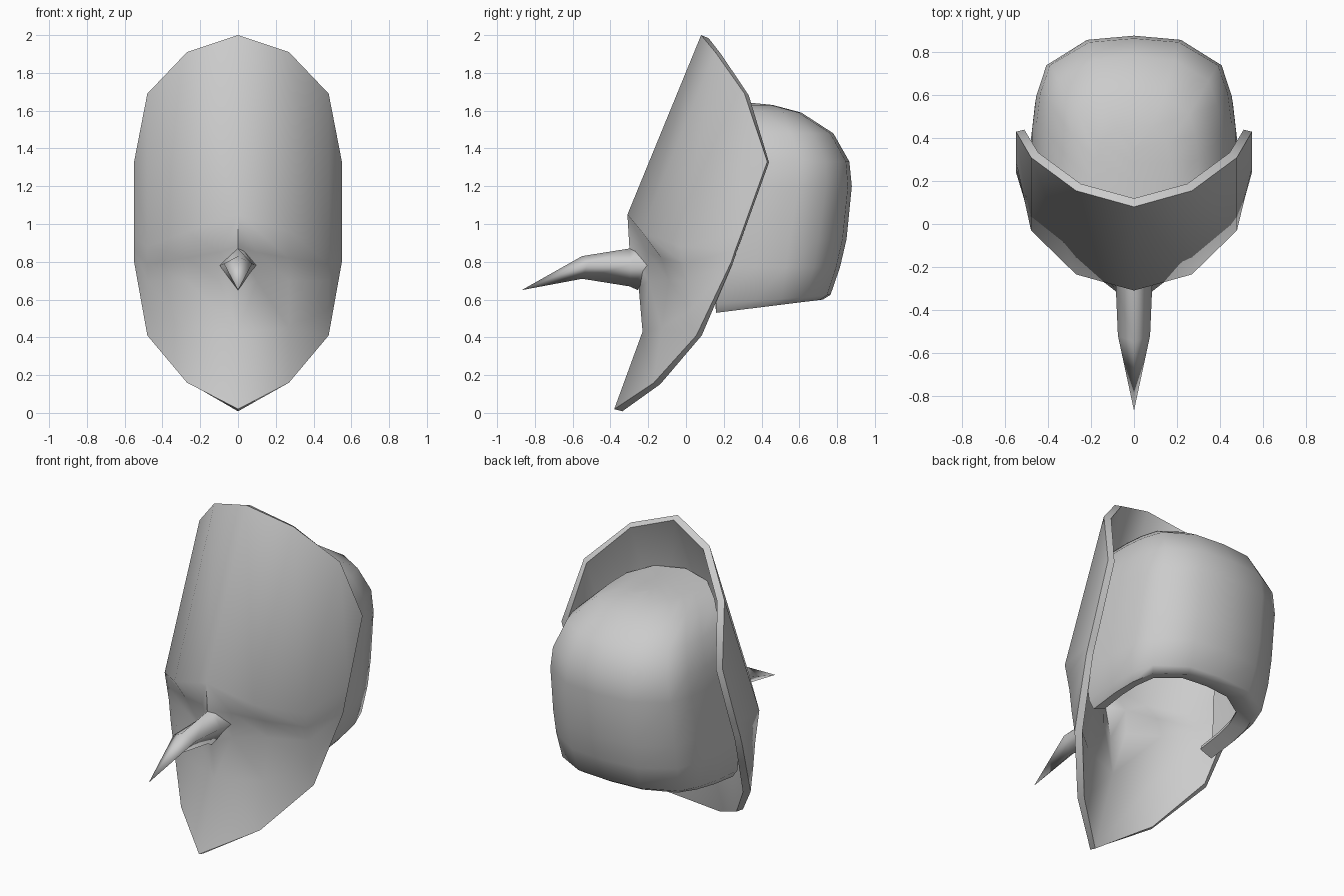
import bpy
import bmesh
import math

cube = bpy.data.objects.get("Cube")
if cube:
    bpy.data.objects.remove(cube, do_unlink=True)

grey = bpy.data.materials.new("plain_grey")
grey.use_nodes = True
grey.diffuse_color = (0.6, 0.6, 0.6, 1)
grey.node_tree.nodes["Principled BSDF"].inputs["Base Color"].default_value = (0.6, 0.6, 0.6, 1)


def loft(name, rows, closed=False, thickness=0, smooth_angle=60):
    """Skin a list of equally long point rows, optionally thickened inward."""
    bm = bmesh.new()
    grid = [[bm.verts.new(p) for p in row] for row in rows]
    count = len(rows[0])
    for a, b in zip(grid, grid[1:]):
        for i in range(count if closed else count - 1):
            j = (i + 1) % count
            bm.faces.new((a[i], a[j], b[j], b[i]))
    bmesh.ops.remove_doubles(bm, verts=bm.verts, dist=0.0005)
    bmesh.ops.recalc_face_normals(bm, faces=bm.faces)
    # Outward means away from the middle of the head
    bm.normal_update()
    facing = sum((f.calc_center_median().x * f.normal.x
                  + (f.calc_center_median().y - 0.25) * f.normal.y) * f.calc_area()
                 for f in bm.faces)
    if thickness and facing < 0:
        bmesh.ops.reverse_faces(bm, faces=bm.faces)
    mesh = bpy.data.meshes.new(name)
    bm.to_mesh(mesh)
    bm.free()
    mesh.materials.append(grey)
    obj = bpy.data.objects.new(name, mesh)
    bpy.context.collection.objects.link(obj)
    bpy.ops.object.select_all(action='DESELECT')
    obj.select_set(True)
    bpy.context.view_layer.objects.active = obj
    if thickness:
        mod = obj.modifiers.new("thickness", 'SOLIDIFY')
        mod.thickness = thickness
        mod.offset = -1
        mod.use_even_offset = True
        bpy.ops.object.modifier_apply(modifier=mod.name)
    bpy.ops.object.shade_smooth_by_angle(angle=math.radians(smooth_angle))
    return obj


# Face plate: vertical columns of (y, z), from the middle to the side edge
middle = [(.08, 2.0), (-.31, 1.05), (-.30, .88), (-.25, .66), (-.23, .43), (-.38, .02)]
columns = {
    0.27: [(.155, 1.91), (-.235, .96), (-.13, .82), (-.09, .70), (-.13, .45), (-.17, .16)],
    0.48: [(.31, 1.69), (-.03, .88), (-.01, .79), (.01, .70), (.03, .55), (.055, .41)],
    0.55: [(.43, 1.33), (.29, .94), (.26, .86)] + [(.24, .80)] * 3,
}
half = [[(0, y, z) for y, z in middle]]
# The nose bridge flares out only in its two middle points and is welded elsewhere
half.append(half[0][:2] + [(.1, -.205, .85), (.1, -.2, .70)] + half[0][4:])
half += [[(x, y, z) for y, z in col] for x, col in columns.items()]
other = [[(-x, y, z) for x, y, z in col] for col in half[:0:-1]]
loft("face_plate", other + half, thickness=0.04)

# Nose spike: kite-shaped rings of
# (y of ridge, y of sides, half width, top, side height, bottom)
rings = [(-.255, -.185, .10, .90, .78, .65), (-.30, -.29, .085, .87, .785, .67),
         (-.55, -.52, .075, .83, .79, .71), (-.87, -.87, 0, .65, .65, .65)]
loft("nose_spike",
     [[(0, y, top), (w, ys, mid), (0, y, low), (-w, ys, mid)]
      for y, ys, w, top, mid, low in rings],
     closed=True, smooth_angle=175)

# Helmet shell: levels of (z, half width, front y, back y, rise of the rim to the back),
# starting with the lip that curls in under the rim
levels = [(.56, .35, .16, .63, .07), (.53, .43, .16, .725, .07), (.575, .462, .16, .765, .05),
          (.77, .48, .15, .815, 0), (.92, .482, .15, .85, 0), (1.2, .475, .22, .878, 0),
          (1.33, .455, .27, .865, 0), (1.48, .405, .25, .78, 0), (1.59, .30, .15, .61, 0),
          (1.63, .18, .05, .46, 0), (1.64, 0, 0, .36, 0)]
# Plan outline: (share of half width, share of depth)
plan = [(1, 0), (1, .33), (.96, .57), (.86, .79), (.46, .97), (0, 1)]
outline = plan + [(-u, t) for u, t in plan[-2::-1]]
loft("helmet_shell",
     [[(u * w, f + (b - f) * t, z + rise * t) for u, t in outline]
      for z, w, f, b, rise in levels],
     thickness=0.03)
